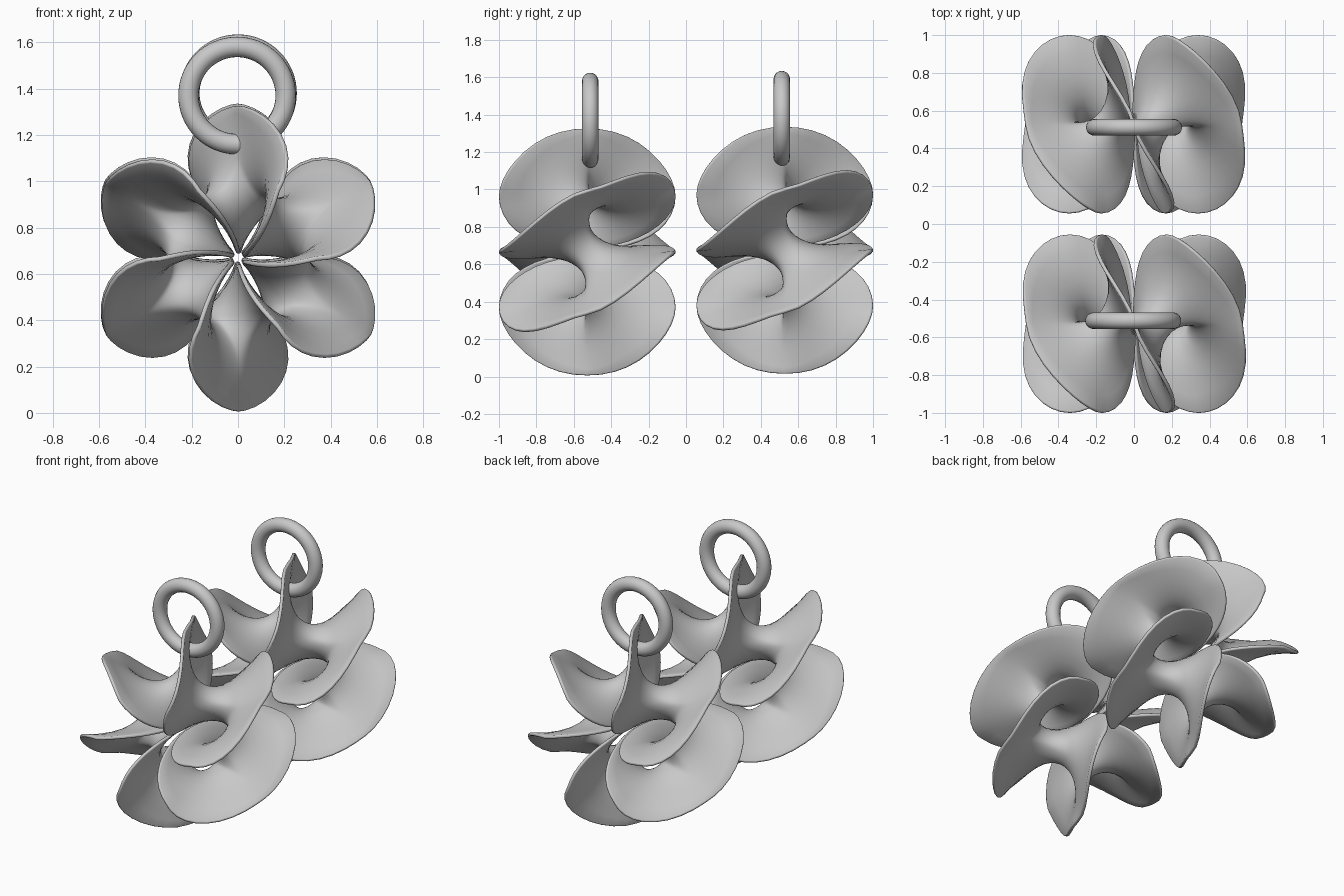
import bpy, bmesh, math
from mathutils import Vector, Matrix

if "Cube" in bpy.data.objects:
    bpy.data.objects.remove(bpy.data.objects["Cube"], do_unlink=True)

REACH, CORE, HALF = 0.66, 0.022, 0.472   # petal tip radius, core radius, half depth
N = 20                                   # grid steps per patch side

metal = bpy.data.materials.new("grey_metal")
metal.use_nodes = True
metal.diffuse_color = (0.58, 0.58, 0.58, 1)
metal.node_tree.nodes["Principled BSDF"].inputs["Base Color"].default_value = (0.58, 0.58, 0.58, 1)


def polar(r, degrees, y):
    a = math.radians(degrees)
    return Vector((r * math.cos(a), y, r * math.sin(a)))


def rim(t):
    """Twisted oval rim, from a petal tip (t=0) forward and back in to the core (t=1)."""
    a = t * math.pi
    r = (REACH + CORE) / 2 + (REACH - CORE) / 2 * math.cos(a)
    s = min(max(math.sin(a), 0), 1)
    twist = 30 * s ** 1.4 if t < 0.5 else 30 + 30 * (1 - s) ** 0.6
    return polar(r, 30 - twist, -HALF * s)


def spine(t):
    """Straight line along the next petal's axis, from the core to its tip."""
    return polar(CORE + (REACH - CORE) * t, -30, 0)


def turn(p):
    """Half turn about the x axis."""
    return Vector((p.x, -p.y, -p.z))


def coons(u, v):
    tip, core = rim(0), rim(1)
    sides = (rim(u) * (1 - v) + turn(rim(1 - u)) * v
             + turn(spine(1 - v)) * (1 - u) + spine(v) * u)
    corners = (tip * (1 - u) * (1 - v) + core * u * (1 - v)
               + turn(tip) * u * v + turn(core) * (1 - u) * v)
    return sides - corners


def idx(i, j):
    return i * (N + 1) + j


# saddle patch between two petals, relaxed to a soap film
pts = [coons(i / N, j / N) for i in range(N + 1) for j in range(N + 1)]
inner = [(i, j) for i in range(1, N) for j in range(1, N)]
quads = [(idx(i, j), idx(i + 1, j), idx(i + 1, j + 1), idx(i, j + 1))
         for i in range(N) for j in range(N)]
for sweep in range(80):
    for i, j in inner:
        pts[idx(i, j)] = (pts[idx(i - 1, j)] + pts[idx(i + 1, j)]
                          + pts[idx(i, j - 1)] + pts[idx(i, j + 1)]) / 4


def film_weights():
    near = [{} for p in pts]
    for q in quads:
        for tri in ((q[0], q[1], q[2]), (q[0], q[2], q[3])):
            for k in range(3):
                a, b, c = tri[k], tri[(k + 1) % 3], tri[(k + 2) % 3]
                e, f = pts[b] - pts[a], pts[c] - pts[a]
                w = e.dot(f) / max(e.cross(f).length, 1e-7)
                near[b][c] = near[b].get(c, 0) + w
                near[c][b] = near[c].get(b, 0) + w
    return near


for step in range(14):
    near = film_weights()
    for sweep in range(10):
        for i, j in inner:
            n = idx(i, j)
            total, acc = 0, Vector()
            for m, w in near[n].items():
                w = min(max(w, 0.03), 20)
                total += w
                acc += pts[m] * w
            pts[n] = acc / total

# six patches around the depth axis
bm = bmesh.new()
for k in range(6):
    spin = Matrix.Rotation(math.radians(60 * k), 3, 'Y')
    verts = [bm.verts.new(spin @ p) for p in pts]
    for q in quads:
        bm.faces.new([verts[n] for n in q])
bmesh.ops.remove_doubles(bm, verts=bm.verts, dist=0.0005)
bmesh.ops.recalc_face_normals(bm, faces=bm.faces)
mesh = bpy.data.meshes.new("petal_flower")
bm.to_mesh(mesh)
bm.free()
mesh.materials.append(metal)
flower = bpy.data.objects.new("front_petal_flower", mesh)
bpy.context.collection.objects.link(flower)
flower.location = (0.002, -0.528, 0.666)

# sheet thickness with a softened rim
for o in bpy.context.selected_objects:
    o.select_set(False)
bpy.context.view_layer.objects.active = flower
flower.select_set(True)
solid = flower.modifiers.new("thickness", 'SOLIDIFY')
solid.thickness = 0.02
solid.offset = 0
bevel = flower.modifiers.new("soft_rim", 'BEVEL')
bevel.width = 0.007
bevel.segments = 2
bevel.limit_method = 'ANGLE'
bevel.angle_limit = math.radians(60)
for modifier in (solid.name, bevel.name):
    bpy.ops.object.modifier_apply(modifier=modifier)
bpy.ops.object.shade_smooth_by_angle(angle=math.radians(50))

rear = flower.copy()
rear.name = "rear_petal_flower"
rear.location = (-0.002, 0.528, 0.675)
bpy.context.collection.objects.link(rear)

# hanging rings through the top petals
for name, x, y, z in (("front_ring", -0.004, -0.512, 1.37), ("rear_ring", 0, 0.512, 1.38)):
    bpy.ops.mesh.primitive_torus_add(location=(x, y, z), rotation=(math.pi / 2, 0, 0),
                                     major_radius=0.21, minor_radius=0.044,
                                     major_segments=64, minor_segments=20)
    ring = bpy.context.object
    ring.name = name
    ring.data.materials.append(metal)
    bpy.ops.object.shade_smooth_by_angle(angle=math.radians(40))
